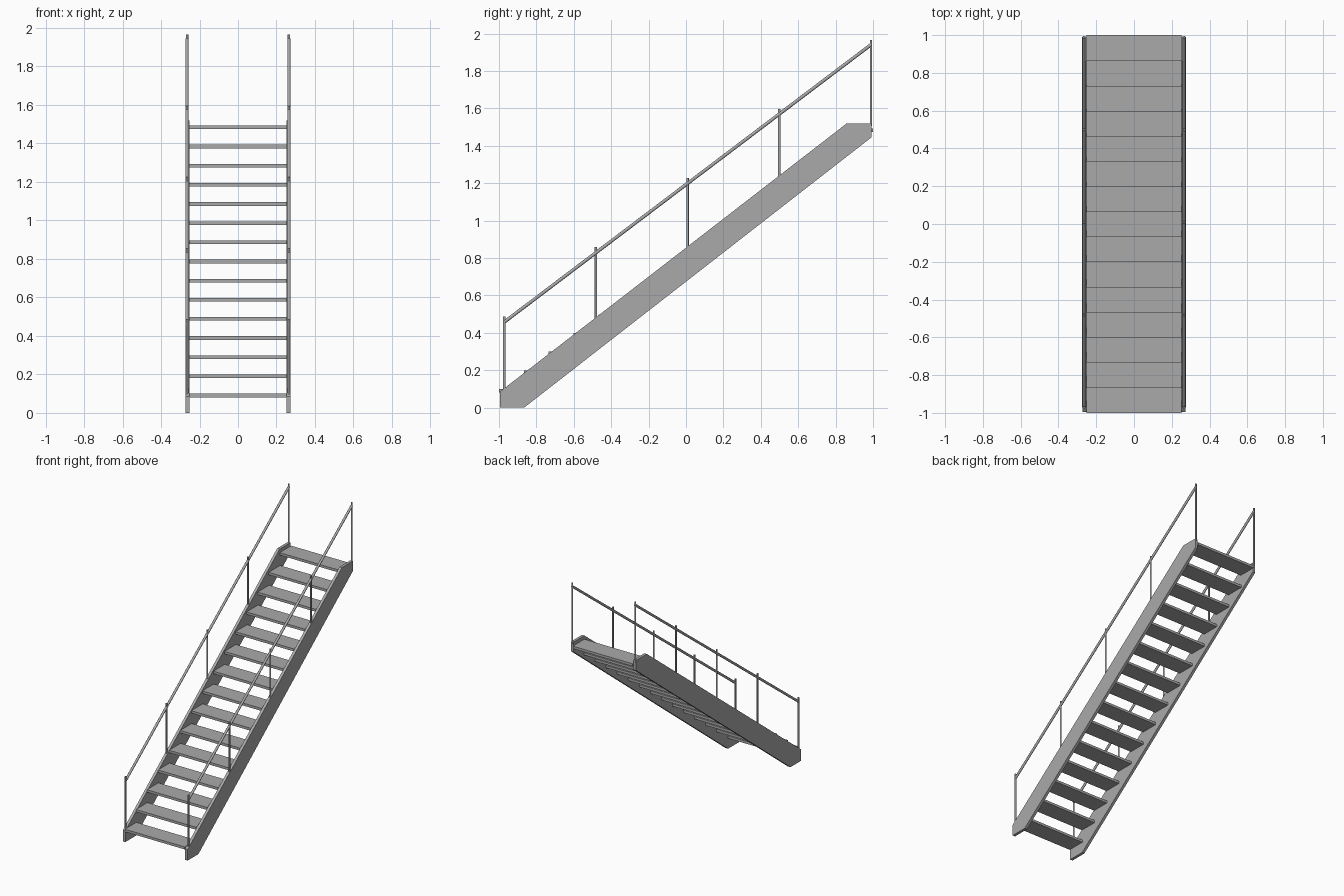
import bpy
import bmesh
from mathutils import Vector

cube = bpy.data.objects.get("Cube")
if cube:
    bpy.data.objects.remove(cube, do_unlink=True)

steel = bpy.data.materials.new("grey steel")
steel.use_nodes = True
GREY = (0.4, 0.4, 0.4, 1)
steel.diffuse_color = GREY
steel.node_tree.nodes["Principled BSDF"].inputs["Base Color"].default_value = GREY


def add_object(name, bm):
    bmesh.ops.recalc_face_normals(bm, faces=bm.faces[:])
    mesh = bpy.data.meshes.new(name)
    bm.to_mesh(mesh)
    bm.free()
    mesh.materials.append(steel)
    obj = bpy.data.objects.new(name, mesh)
    bpy.context.collection.objects.link(obj)
    return obj


def extruded_profile(name, profile, x0, x1):
    """Extrude a (y, z) outline along x."""
    bm = bmesh.new()
    face = bm.faces.new([bm.verts.new((x0, y, z)) for y, z in profile])
    result = bmesh.ops.extrude_face_region(bm, geom=[face])
    verts = [v for v in result["geom"] if isinstance(v, bmesh.types.BMVert)]
    bmesh.ops.translate(bm, verts=verts, vec=(x1 - x0, 0, 0))
    return add_object(name, bm)


def tube(name, start, end, radius):
    """Round bar between two points."""
    start, end = Vector(start), Vector(end)
    axis = end - start
    bm = bmesh.new()
    bmesh.ops.create_cone(bm, cap_ends=True, segments=12, radius1=radius,
                          radius2=radius, depth=axis.length)
    bm.transform(axis.to_track_quat("Z", "Y").to_matrix().to_4x4())
    bmesh.ops.translate(bm, verts=bm.verts[:], vec=(start + end) / 2)
    for face in bm.faces:
        face.smooth = len(face.verts) == 4
    for edge in bm.edges:
        edge.smooth = all(f.smooth for f in edge.link_faces)
    return add_object(name, bm)


# Treads
STEPS, RUN, RISE = 15, 0.133, 0.0995
for i in range(STEPS):
    y, z = -1 + i * RUN, 0.1 + i * RISE
    depth = 0.138
    extruded_profile(f"tread_{i + 1}",
                     [(y, z - 0.019), (y + depth, z - 0.019), (y + depth, z), (y, z)],
                     -0.252, 0.252)

# Stringers, posts and handrails on both sides
STRINGER = [(-0.995, 0), (-0.865, 0), (0.992, 1.445),
            (0.992, 1.52), (0.86, 1.52), (-0.995, 0.085)]
POSTS, FIRST_Y, LAST_Y = 5, -0.972, 0.989
for side, sign in (("left", 1), ("right", -1)):
    extruded_profile(f"{side}_stringer", STRINGER, sign * 0.252, sign * 0.273)
    x = sign * 0.265
    for i in range(POSTS):
        t = i / (POSTS - 1)
        y = FIRST_Y + t * (LAST_Y - FIRST_Y)
        top = 0.488 + t * 1.477
        tube(f"{side}_post_{i + 1}", (x, y, top - 0.46), (x, y, top), 0.0065)
    tube(f"{side}_handrail", (x, FIRST_Y, 0.457), (x, LAST_Y, 1.94), 0.009)
